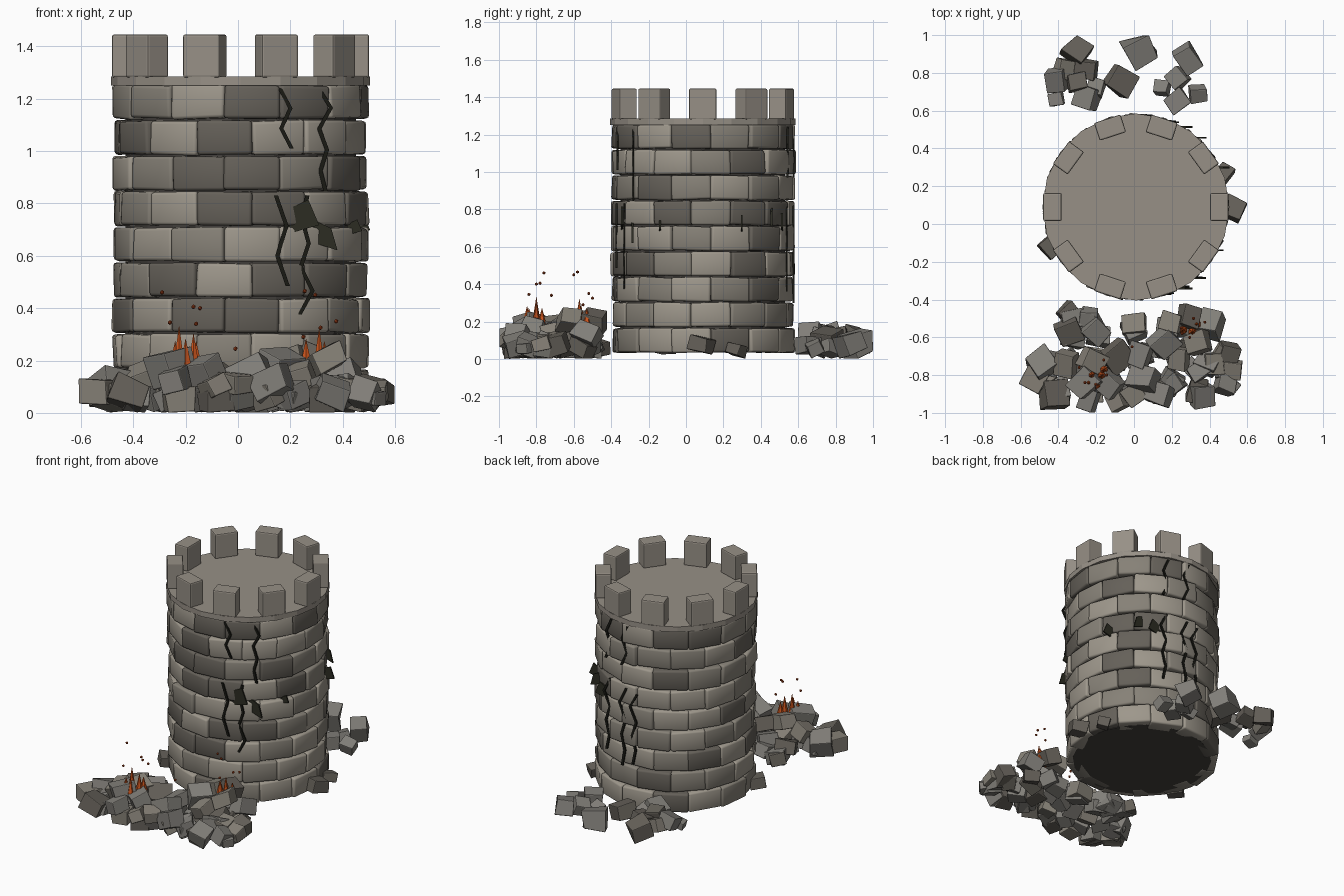
import bpy, bmesh, math, random
from mathutils import Vector, Matrix, Euler

random.seed(7)
cube = bpy.data.objects.get("Cube")
if cube:
    bpy.data.objects.remove(cube)

CX, CY = 0.01, 0.09          # tower axis
OUTER = 0.477                # outer brick face radius
COUNT = 14                   # bricks per course
STEP = math.tau / COUNT


def material(name, *rgb):
    m = bpy.data.materials.new(name)
    m.use_nodes = True
    m.diffuse_color = (*rgb, 1)
    m.node_tree.nodes["Principled BSDF"].inputs["Base Color"].default_value = (*rgb, 1)
    return m


LIGHT = material("light stone", .34, .31, .26)
MID = material("mid stone", .24, .22, .185)
DARK = material("dark stone", .13, .118, .1)
TRIM = material("trim stone", .31, .28, .24)
MORTAR = material("mortar", .055, .05, .045)
RUBBLE = material("rubble grey", .22, .21, .19)
SOOT = material("hole", .025, .025, .016)
CRACK = material("crack", .01, .01, .007)
FLAME = material("flame", .6, .09, .012)
EMBER = material("ember", .35, .05, .01)


def finish(name, bm, mats, bevel=0, smooth=False):
    bmesh.ops.recalc_face_normals(bm, faces=bm.faces)
    mesh = bpy.data.meshes.new(name)
    bm.to_mesh(mesh)
    bm.free()
    for m in mats:
        mesh.materials.append(m)
    for p in mesh.polygons:
        p.use_smooth = smooth
    ob = bpy.data.objects.new(name, mesh)
    bpy.context.collection.objects.link(ob)
    if bevel:
        mod = ob.modifiers.new("Bevel", 'BEVEL')
        mod.width = bevel
        mod.segments = 2
    return ob


def block(bm, matrix, size, jitter=0, mat=0, floor=False):
    """Add a box with slightly uneven corners."""
    verts = bmesh.ops.create_cube(bm, size=1)["verts"]
    for v in verts:
        wobble = Vector([random.uniform(-jitter, jitter) for _ in range(3)])
        v.co = matrix @ (Vector([a * b for a, b in zip(v.co, size)]) + wobble)
    if floor:
        lift = max(0, -min(v.co.z for v in verts))
        for v in verts:
            v.co.z += lift
            v.co.y = max(-1, min(1, v.co.y))
    for f in {f for v in verts for f in v.link_faces}:
        f.material_index = mat


def ring(angle, radius, z):
    """Frame on the tower wall with local x pointing outward."""
    return (Matrix.Translation((CX, CY, z)) @ Matrix.Rotation(angle, 4, 'Z')
            @ Matrix.Translation((radius, 0, 0)))


def drum(name, radius, bottom, top, mat):
    bm = bmesh.new()
    bmesh.ops.create_cone(bm, cap_ends=True, segments=20, radius1=radius, radius2=radius,
                          depth=top - bottom,
                          matrix=Matrix.Translation((CX, CY, (top + bottom) / 2)))
    finish(name, bm, [mat])


# Tower core and roof slab
drum("tower_core", 0.44, 0.035, 1.255, MORTAR)
drum("roof_slab", 0.495, 1.25, 1.285, TRIM)

# Brick courses, bottom to top; letters give the tones of the front five bricks
FRONT = ["MLDML", "LLMLM", "LDDLM", "MDLDD", "LMLLL", "MLDDL", "MDDMD", "DLDLL", "MLDDL"]
for row, tones in enumerate(FRONT):
    bm = bmesh.new()
    start = math.radians(-97.5 if row % 2 == 0 else -110.4)
    for k in range(COUNT):
        tone = tones[(k + 2) % COUNT] if (k + 2) % COUNT < len(tones) else random.choice("LLMMD")
        depth = 0.1
        frame = ring(start + (k + .5) * STEP, OUTER - depth / 2 + random.uniform(-.006, .008),
                     0.1 + row * 0.136)
        tilt = Euler([random.uniform(-.02, .02) for _ in range(3)]).to_matrix().to_4x4()
        block(bm, frame @ tilt, (depth, 0.212, 0.129), 0.004, "LMD".index(tone))
    finish(f"brick_course_{row + 1}", bm, [LIGHT, MID, DARK], 0.012, True)

# Battlements
bm = bmesh.new()
for k in range(10):
    block(bm, ring(k * math.tau / 10, 0.442, 1.363), (0.098, 0.147, 0.165))
finish("battlements", bm, [TRIM], 0.008)


def wall_y(x, side):
    return CY + side * math.sqrt(max(0.01, 0.487 ** 2 - (x - CX) ** 2))


def plate(bm, outline, y, thick):
    """Extrude an x-z outline into a thin upright plate."""
    face = bm.faces.new([bm.verts.new((x, y - thick / 2, z)) for x, z in outline])
    new = bmesh.ops.extrude_face_region(bm, geom=[face])["geom"]
    for v in new:
        if isinstance(v, bmesh.types.BMVert):
            v.co.y += thick


def crack(name, x, top, bottom, side, bends):
    """Zigzag ribbon lying against the wall."""
    bm = bmesh.new()
    n = len(bends) - 1
    pts = [(x + b, top + (bottom - top) * i / n) for i, b in enumerate(bends)]
    w = 0.008
    outline = [(a - w, z) for a, z in pts] + [(a + w, z) for a, z in reversed(pts)]
    plate(bm, outline, wall_y(x, side), 0.009)
    finish(name, bm, [CRACK])


ZIG = (-.02, .02, -.015, .025)
LONG = (-.02, .03, -.015, .015, -.01, .01)
crack("front_crack_upper_a", .18, 1.24, 1.01, -1, ZIG)
crack("front_crack_upper_b", .325, 1.245, .845, -1, LONG)
crack("front_crack_lower_a", .165, .83, .485, -1, ZIG)
crack("front_crack_lower_b", .255, .83, .375, -1, LONG[::-1])
crack("back_crack_upper_a", .19, 1.24, .97, 1, ZIG)
crack("back_crack_upper_b", .05, 1.24, .97, 1, ZIG)
crack("back_crack_lower_a", .2, .84, .36, 1, LONG)
crack("back_crack_lower_b", .06, .82, .3, 1, LONG)
crack("back_crack_lower_c", -.02, .8, .33, 1, LONG)

# Dark holes knocked in the wall, as irregular plates
HOLE = [(-1, -.9), (.1, -.55), (1, -.3), (.45, 1), (-.6, .5)]
for side, spots in ((-1, [(.235, .74, .075), (.32, .675, .06), (.44, .705, .034)]),
                    (1, [(.25, .72, .06), (.33, .76, .055), (.45, .715, .055)])):
    for i, (x, z, s) in enumerate(spots):
        bm = bmesh.new()
        flip = -1 if i == 1 else 1
        plate(bm, [(x + flip * s * a, z + s * b) for a, b in HOLE], wall_y(x, side), 0.009)
        finish(f"{'front' if side < 0 else 'back'}_hole_{i + 1}", bm, [SOOT])

# Rubble: x, y, size of the visible stones; height follows the mounds
FRONT_STONES = [
    (-.35, -.47, .1), (-.24, -.5, .1), (-.34, -.57, .13), (-.2, -.57, .12), (0, -.53, .12),
    (.29, -.49, .12), (.2, -.52, .11), (.41, -.53, .13), (.34, -.63, .12), (.16, -.63, .14),
    (.03, -.69, .12), (-.09, -.7, .14), (.5, -.69, .12), (.42, -.74, .11), (.52, -.77, .1),
    (.34, -.78, .1), (.24, -.71, .11), (-.48, -.74, .14), (-.36, -.74, .13), (-.53, -.82, .12),
    (-.42, -.9, .14), (-.26, -.84, .14), (-.13, -.85, .12), (.05, -.82, .14), (.13, -.9, .14),
    (0, -.9, .11), (.21, -.85, .11), (.36, -.91, .12), (.52, -.86, .07), (-.09, -.94, .1),
    (-.24, -.93, .11), (-.22, -.72, .12)]
BACK_STONES = [
    (-.3, .92, .13), (-.37, .82, .1), (-.41, .76, .12), (-.41, .66, .08), (-.25, .82, .11),
    (-.25, .67, .12), (-.3, .75, .1), (-.2, .72, .09), (-.07, .76, .14), (.03, .92, .15),
    (.28, .88, .13), (.23, .77, .1), (.15, .72, .08), (.23, .65, .11), (.34, .69, .09)]
BASE_STONES = [(.53, .08, .11), (.48, .27, .09), (-.44, -.12, .1)]
MOUNDS = [(-.2, -.78, .11), (.26, -.58, .17), (0, -.75, .07), (-.28, .76, .09)]


def mound(x, y):
    return max(h * math.exp(-((x - a) ** 2 + (y - b) ** 2) / .03) for a, b, h in MOUNDS)


def rubble(name, stones, raised=True):
    bm = bmesh.new()
    for x, y, s in stones:
        z = s * .42 + (mound(x, y) + random.uniform(0, .035) if raised else 0)
        turn = Euler((random.uniform(-.45, .45), random.uniform(-.45, .45),
                      random.uniform(0, math.pi))).to_matrix().to_4x4()
        size = (s, s * random.uniform(.8, .95), s * random.uniform(.65, .85))
        block(bm, Matrix.Translation((x, y, z)) @ turn, size, s * .06,
              random.choice((0, 0, 1, 2)), True)
    finish(name, bm, [RUBBLE, MID, DARK], 0.005)


rubble("front_rubble", FRONT_STONES)
rubble("front_rubble_bed", [(x * .93, -.72 + (y + .72) * .85, .115) for x, y, s in FRONT_STONES], False)
rubble("back_rubble", BACK_STONES)
rubble("base_stones", BASE_STONES)

# Flames rising from the two burning spots
FIRES = [(-.225, -.8, .15), (-.17, -.8, .12), (-.2, -.85, .1), (-.24, -.84, .09),
         (-.16, -.77, .09), (.26, -.56, .1), (.31, -.57, .14), (.33, -.53, .09)]
bm = bmesh.new()
for x, y, h in FIRES:
    bmesh.ops.create_cone(bm, cap_ends=True, segments=6, radius1=.024, radius2=0, depth=h,
                          matrix=Matrix.Translation((x, y, .185 + h / 2)))
finish("flames", bm, [FLAME])

# Embers drifting above
SPARKS = [(-.29, -.76, .46), (-.17, -.78, .405), (-.145, -.8, .4), (-.26, -.84, .345),
          (-.16, -.72, .34), (-.01, -.65, .245), (.255, -.58, .465), (.295, -.6, .45),
          (.375, -.52, .35), (.315, -.5, .325), (.25, -.55, .29)]
bm = bmesh.new()
for p in SPARKS:
    bmesh.ops.create_icosphere(bm, subdivisions=1, radius=.009, matrix=Matrix.Translation(p))
finish("embers", bm, [EMBER])
